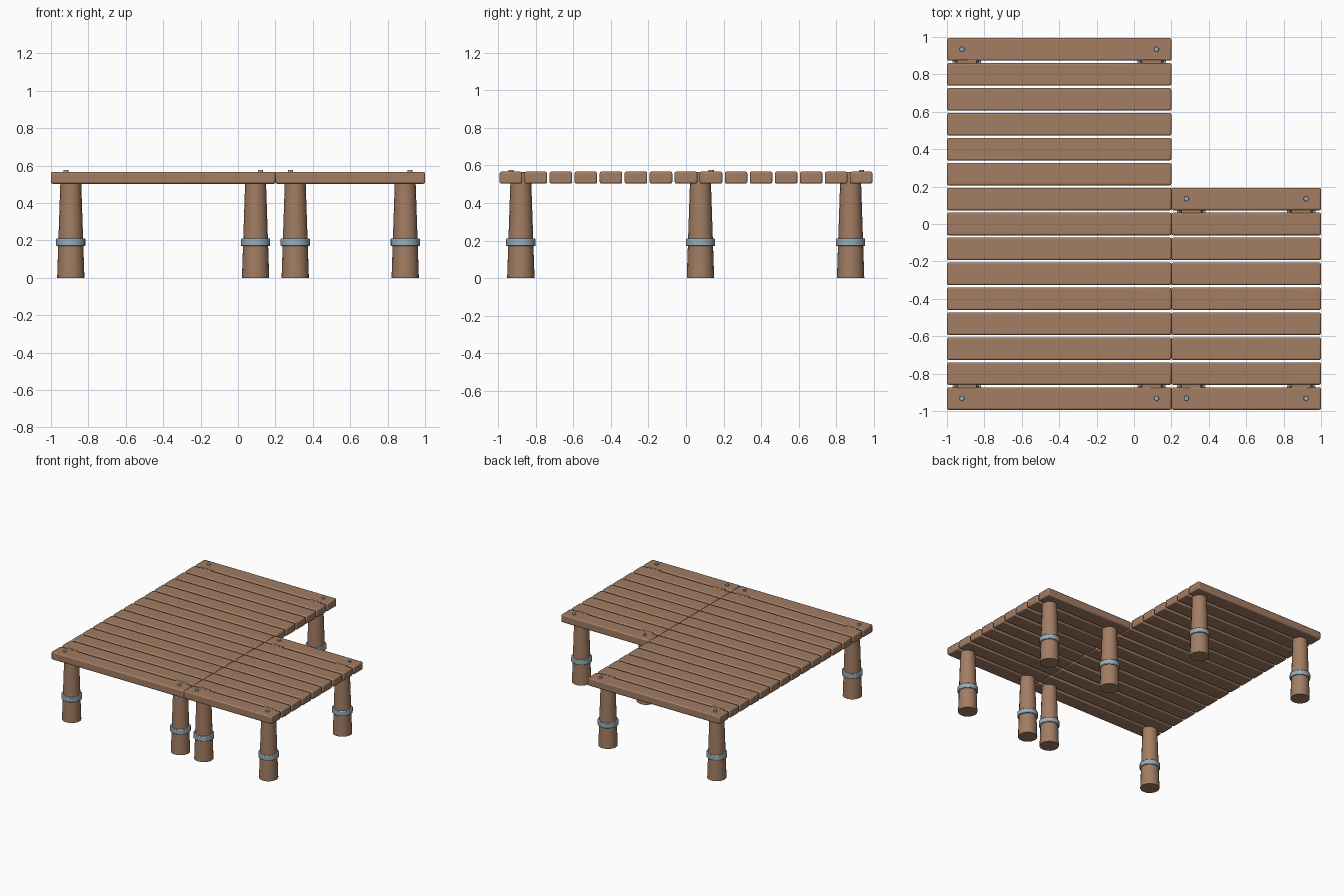
import bpy, math

cube = bpy.data.objects.get("Cube")
if cube:
    bpy.data.objects.remove(cube, do_unlink=True)


def material(name, color):
    m = bpy.data.materials.new(name)
    m.use_nodes = True
    m.diffuse_color = color
    m.node_tree.nodes["Principled BSDF"].inputs["Base Color"].default_value = color
    return m


WOOD = material("brown wood", (0.36, 0.205, 0.125, 1))
METAL = material("grey blue metal", (0.31, 0.42, 0.48, 1))

PITCH = 2 / 15          # spacing of the planks
GAP = 0.013
DECK_LOW, DECK_TOP = 0.503, 0.567


def finish(name, mat, bevel=0):
    ob = bpy.context.object
    ob.name = name
    ob.data.materials.append(mat)
    if bevel:
        mod = ob.modifiers.new("rounded edges", "BEVEL")
        mod.width = bevel
        mod.segments = 2
        mod.limit_method = "ANGLE"
        mod.angle_limit = math.radians(50)
    bpy.ops.object.shade_smooth_by_angle(angle=math.radians(40))
    return ob


def plank(name, x0, x1, y):
    bpy.ops.mesh.primitive_cube_add(size=1, location=((x0 + x1) / 2, y, (DECK_LOW + DECK_TOP) / 2))
    ob = bpy.context.object
    ob.scale = (x1 - x0, PITCH - GAP, DECK_TOP - DECK_LOW)
    bpy.ops.object.transform_apply(location=False, rotation=False, scale=True)
    finish(name, WOOD, 0.009)


def cylinder(name, mat, x, y, z0, z1, r0, r1, sides, bevel=0):
    bpy.ops.mesh.primitive_cone_add(vertices=sides, radius1=r0, radius2=r1, depth=z1 - z0,
                                    location=(x, y, (z0 + z1) / 2))
    finish(name, mat, bevel)


# Two decks side by side, the left one longer
for side, x0, x1, count in (("right", -1, 0.2, 15), ("left", 0.2, 1, 9)):
    for i in range(count):
        plank(f"{side}_plank_{i + 1}", x0, x1, -1 + PITCH * (i + 0.5))

    # Tapered posts with metal bands, and a bolt near each deck corner
    back = -1 + PITCH * count
    for px, bx in ((x0 + 0.106, x0 + 0.08), (x1 - 0.106, x1 - 0.08)):
        for label, py, by in (("front", -0.88, -0.932), ("back", back - 0.123, back - 0.065)):
            cylinder(f"{side}_{label}_post", WOOD, px, py, 0, DECK_TOP - 0.003, 0.073, 0.054, 16)
            cylinder(f"{side}_{label}_band", METAL, px, py, 0.17, 0.21, 0.078, 0.078, 16, 0.004)
            cylinder(f"{side}_{label}_bolt", METAL, bx, by, DECK_TOP - 0.01, 0.577, 0.014, 0.014, 10, 0.002)
